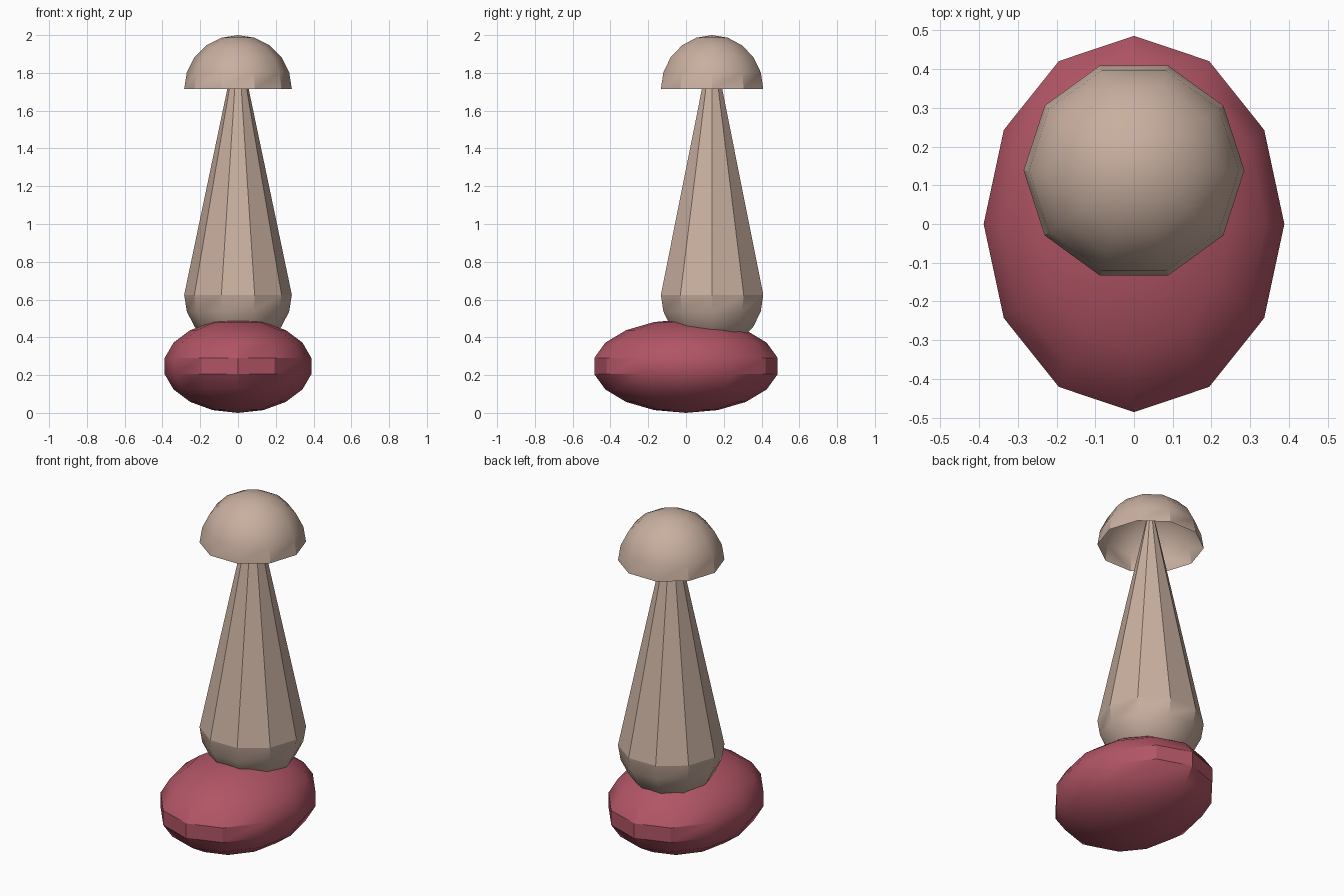
import bpy, bmesh
from math import sin, cos, pi, radians

if "Cube" in bpy.data.objects:
    bpy.data.objects.remove(bpy.data.objects["Cube"])


def material(name, rgb):
    m = bpy.data.materials.new(name)
    m.diffuse_color = (*rgb, 1)
    m.use_nodes = True
    m.node_tree.nodes["Principled BSDF"].inputs["Base Color"].default_value = m.diffuse_color
    return m


TAN = material("tan", (0.58, 0.43, 0.35))
RED = material("red", (0.44, 0.09, 0.13))


def lathe(name, profile, sides, loc, mat, scale=(1, 1), angle=30):
    """Revolve (radius, z) points, bottom to top; zero radius makes a pole."""
    bm = bmesh.new()
    rings = []
    for r, z in profile:
        n = 1 if r < 1e-5 else sides
        rings.append([bm.verts.new((r * scale[0] * cos(2 * pi * i / sides),
                                    r * scale[1] * sin(2 * pi * i / sides), z))
                      for i in range(n)])
    for a, b in zip(rings, rings[1:]):
        for i in range(sides):
            j = (i + 1) % sides
            corners = [a[i % len(a)], a[j % len(a)], b[j % len(b)], b[i % len(b)]]
            bm.faces.new(list(dict.fromkeys(corners)))
    me = bpy.data.meshes.new(name)
    bm.to_mesh(me)
    bm.free()
    ob = bpy.data.objects.new(name, me)
    bpy.context.collection.objects.link(ob)
    ob.location = loc
    me.materials.append(mat)
    bpy.ops.object.select_all(action='DESELECT')
    ob.select_set(True)
    bpy.context.view_layer.objects.active = ob
    bpy.ops.object.shade_smooth_by_angle(angle=radians(angle))
    return ob


def arc(start, end, steps, radius, height):
    """Profile points along a circle, latitudes in degrees."""
    lats = [radians(start + (end - start) * i / steps) for i in range(steps + 1)]
    return [(radius * cos(t), height * sin(t)) for t in lats]


# flattened oval base with a flat band round its middle
base_profile = [(0, -0.248)] + arc(-70, 70, 7, 1, 0.248) + [(0, 0.248)]
lathe("base", base_profile, 12, (0, 0, 0.248), RED, scale=(0.394, 0.493))

# rounded bowl sunk into the base, tapering body, hollow domed cap
R, Y = 0.285, 0.138
lathe("body_bottom", arc(-90, 0, 5, R, R), 10, (0, Y, 0.625), TAN, angle=33)
lathe("body", [(R, 0), (0, 1.36)], 10, (0, Y, 0.625), TAN)
lathe("cap", arc(0, 90, 5, R, R), 10, (0, Y, 2 - R), TAN, angle=33)
